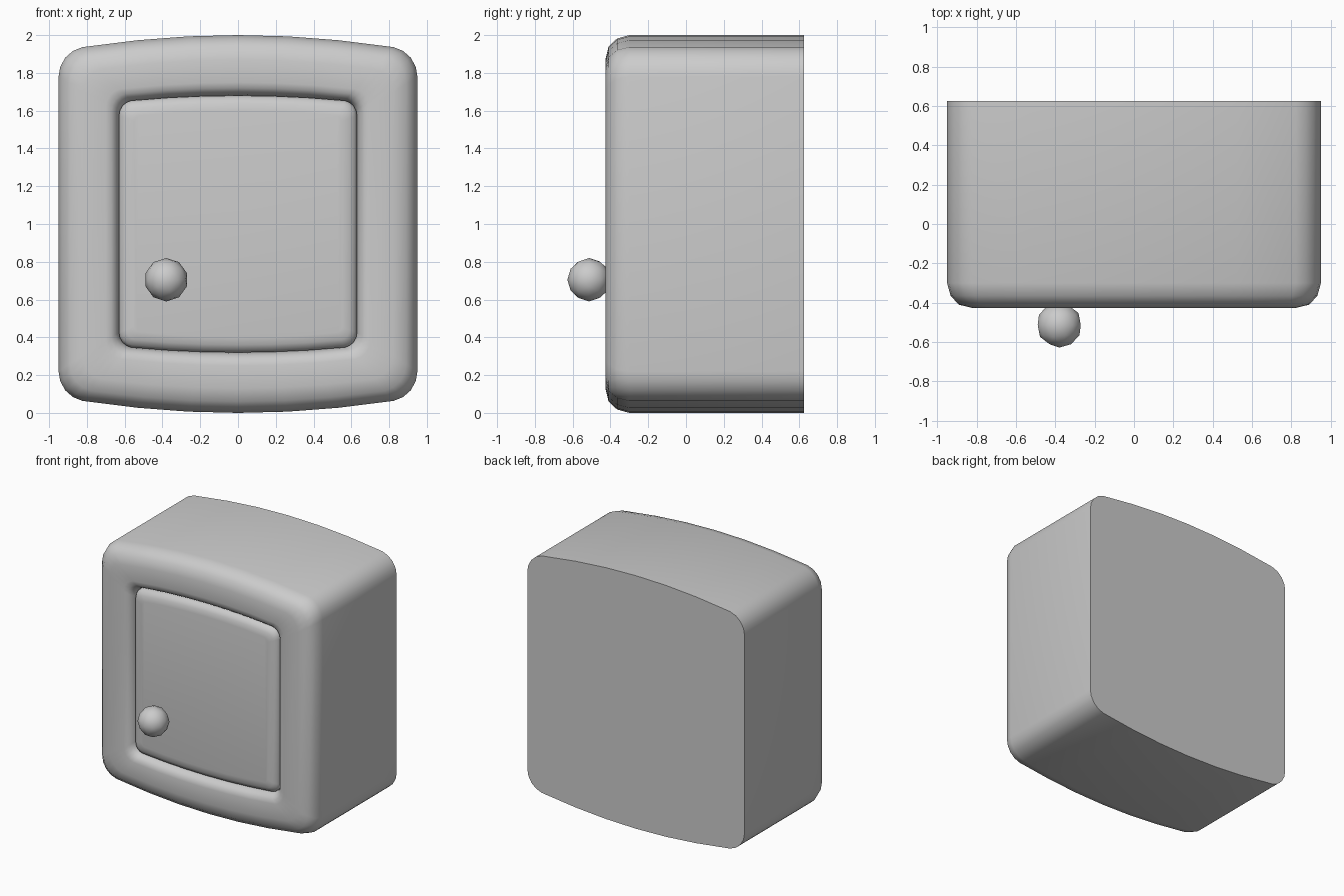
import bpy, bmesh, math

if "Cube" in bpy.data.objects:
    bpy.data.objects.remove(bpy.data.objects["Cube"])


def outline(w, h, r, sag):
    """Rounded box outline (x, z) with bowed top and bottom, centred on z = 1."""
    xe = w - r
    quarter = [(xe * t, h - sag * t * t) for t in (0, 1 / 3, 2 / 3)]
    zc = h - sag - r
    for i in range(5):
        a = math.radians(78 - 78 * i / 4)
        quarter.append((xe + r * math.cos(a), zc + r * math.sin(a)))
    right = quarter + [(x, -z) for x, z in reversed(quarter)]
    left = [(-x, z) for x, z in reversed(right) if x > 1e-6]
    return [(x, 1 + z) for x, z in right + left]


def loft(name, rings):
    """Skin a list of (y, outline) rings and cap both ends."""
    bm = bmesh.new()
    loops = [[bm.verts.new((x, y, z)) for x, z in pts] for y, pts in rings]
    n = len(loops[0])
    for a, b in zip(loops, loops[1:]):
        for i in range(n):
            j = (i + 1) % n
            bm.faces.new((a[i], a[j], b[j], b[i]))
    bm.faces.new(loops[0])
    bm.faces.new(loops[-1])
    bmesh.ops.recalc_face_normals(bm, faces=bm.faces[:])
    mesh = bpy.data.meshes.new(name)
    bm.to_mesh(mesh)
    bm.free()
    obj = bpy.data.objects.new(name, mesh)
    bpy.context.collection.objects.link(obj)
    smooth(obj)
    return obj


def smooth(obj):
    bpy.ops.object.select_all(action='DESELECT')
    bpy.context.view_layer.objects.active = obj
    obj.select_set(True)
    bpy.ops.object.shade_smooth_by_angle(angle=math.radians(50))


# Cabinet shell with rounded front frame: (inset from the outer wall, y)
profile = [(0, 0.625), (0, -0.30), (0.018, -0.365), (0.06, -0.41), (0.13, -0.427),
           (0.25, -0.427), (0.28, -0.42), (0.302, -0.40), (0.315, -0.375), (0.32, -0.35)]
shell = []
for d, y in profile:
    t = d / 0.32
    shell.append((y, outline(0.95 - d, 1.0 - d, 0.16 - 0.08 * t, 0.06 - 0.035 * t)))
loft("cabinet_shell", shell)

# Door with softly rounded edge
door = [(y, outline(0.63 - d, 0.68 - d, 0.08 - d * 0.6, 0.025))
        for d, y in [(0, -0.34), (0, -0.372), (0.012, -0.395), (0.04, -0.412), (0.08, -0.418)]]
loft("door", door)

# Round door knob
bpy.ops.mesh.primitive_ico_sphere_add(subdivisions=2, radius=0.115, location=(-0.38, -0.513, 0.705),
                                      rotation=(math.pi / 2, 0, 0))
knob = bpy.context.object
knob.name = "door_knob"
smooth(knob)
